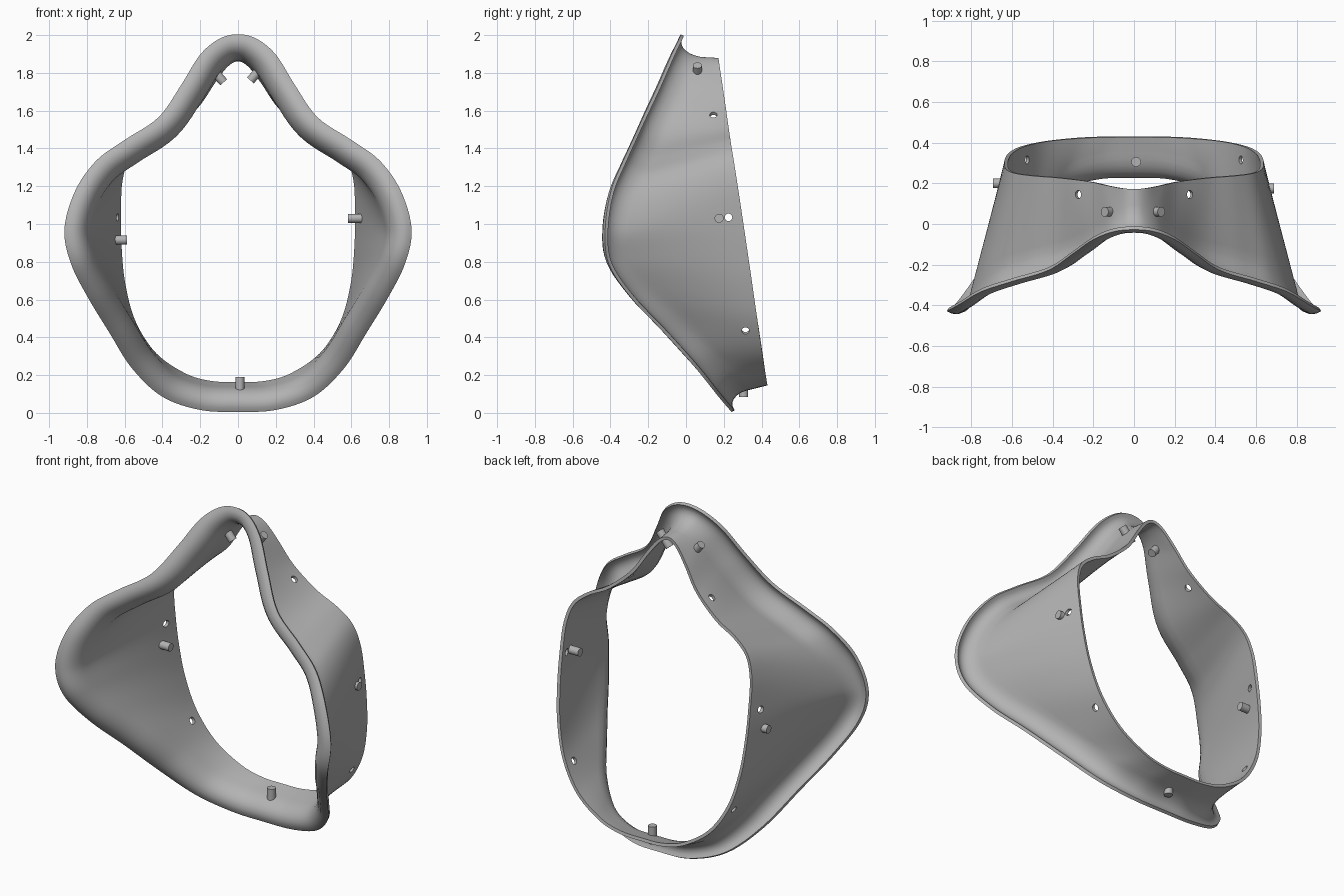
import bpy, bmesh
from mathutils import Vector

cube = bpy.data.objects.get("Cube")
if cube:
    bpy.data.objects.remove(cube)

grey = bpy.data.materials.new("mid grey")
grey.use_nodes = True
colour = (0.45, 0.45, 0.45, 1)
grey.diffuse_color = colour
grey.node_tree.nodes["Principled BSDF"].inputs["Base Color"].default_value = colour

STEPS = 6          # samples between outline points
WALL_ROWS = 8

# Half outlines from top centre to bottom centre: flared front lip and flat back edge
LIP = [(0, -.02, 2), (.1, -.03, 1.975), (.2, -.07, 1.89), (.3, -.14, 1.73),
       (.42, -.22, 1.56), (.6, -.275, 1.44), (.75, -.325, 1.33), (.86, -.39, 1.17),
       (.915, -.42, .97), (.88, -.4, .79), (.79, -.28, .61), (.68, -.11, .43),
       (.56, .06, .24), (.4, .18, .09), (.2, .24, .02), (0, .25, .01)]
BACK = [(0, 1.87), (.06, 1.84), (.13, 1.75), (.22, 1.62), (.36, 1.5), (.49, 1.43),
        (.58, 1.35), (.62, 1.23), (.628, 1.07), (.625, .88), (.605, .68),
        (.55, .48), (.44, .31), (.28, .2), (.14, .16), (0, .155)]
# Lip cross-section: inset from the outline, depth behind it
FLARE = [(0, 0), (.02, -.011), (.045, -.014), (.07, -.004), (.09, .014),
         (.107, .04), (.118, .07), (.125, .1)]


def smooth_loop(half):
    """Mirror a half outline and run a closed smooth curve through it."""
    pts = [Vector(p) for p in half]
    pts += [Vector((-p.x, p.y, p.z)) for p in reversed(pts[1:-1])]
    n, out = len(pts), []
    for i in range(n):
        a, b, c, d = (pts[(i + k) % n] for k in (-1, 0, 1, 2))
        for s in range(STEPS):
            t = s / STEPS
            out.append(b + (c - a) * (t / 2)
                       + (a * 2 - b * 5 + c * 4 - d) * (t * t / 2)
                       + (b * 3 - a - c * 3 + d) * (t ** 3 / 2))
    return out


def add_object(name, bm):
    mesh = bpy.data.meshes.new(name)
    bm.to_mesh(mesh)
    bm.free()
    mesh.materials.append(grey)
    obj = bpy.data.objects.new(name, mesh)
    bpy.context.collection.objects.link(obj)
    return obj


def activate(obj):
    bpy.ops.object.select_all(action='DESELECT')
    obj.select_set(True)
    bpy.context.view_layer.objects.active = obj


def add_rod(bm, centre, axis, radius, length):
    turn = Vector(axis).to_track_quat('Z', 'Y').to_matrix().to_4x4()
    turn.translation = centre
    bmesh.ops.create_cone(bm, cap_ends=True, segments=20, radius1=radius,
                          radius2=radius, depth=length, matrix=turn)


# Shell: rolled lip lofted back to the planar rear opening
lip = smooth_loop(LIP)
back = smooth_loop([(x, .17 + (1.88 - z) * .15, z) for x, z in BACK])
count = len(lip)
sections = []
for i in range(count):
    along = lip[(i + 1) % count] - lip[i - 1]
    inward = Vector((-along.z, 0, along.x))
    if inward.dot(Vector((0, 0, 1)) if i == count // 2 else Vector((0, 0, -1))) < 0 and i in (0, count // 2):
        inward.negate()
    inward = Vector((along.z, 0, -along.x)).normalized()
    sections.append([lip[i] + inward * d + Vector((0, y, 0)) for d, y in FLARE])
    root = sections[-1][-1]
    sections[-1] += [root.lerp(back[i], r / WALL_ROWS) for r in range(1, WALL_ROWS + 1)]

bm = bmesh.new()
grid = [[bm.verts.new(p) for p in row] for row in sections]
for i in range(count):
    a, b = grid[i], grid[(i + 1) % count]
    for j in range(len(a) - 1):
        bm.faces.new((a[j], b[j], b[j + 1], a[j + 1]))
bmesh.ops.recalc_face_normals(bm, faces=bm.faces)
shell = add_object("mask_shell", bm)
thick = shell.modifiers.new("thickness", 'SOLIDIFY')
thick.thickness = .018
thick.offset = 0

# Strap holes through the wall, three on each side
bm = bmesh.new()
for side in (-1, 1):
    for (x, y, z), (ax, az) in (((.28, .145, 1.585), (.6, .8)),
                                ((.65, .225, 1.035), (1, 0)),
                                ((.54, .315, .435), (.8, -.6))):
        add_rod(bm, (side * x, y, z), (side * ax, 0, az), .02, .16)
cutter = add_object("hole_cutter", bm)
cutter.hide_render = True
cut = shell.modifiers.new("holes", 'BOOLEAN')
cut.operation = 'DIFFERENCE'
cut.solver = 'EXACT'
cut.object = cutter
activate(shell)
for modifier in ("thickness", "holes"):
    bpy.ops.object.modifier_apply(modifier=modifier)
bpy.data.objects.remove(cutter)
bpy.ops.object.shade_smooth_by_angle(angle=.7)

# Short pegs passing through the wall
PEGS = {"top_left_peg": ((.1, .06, 1.8), (.6, 0, .7)),
        "top_right_peg": ((-.11, .06, 1.79), (-.6, 0, .7)),
        "left_peg": ((.635, .175, 1.03), (1, 0, 0)),
        "right_peg": ((-.64, .2, .915), (-1, 0, 0)),
        "bottom_peg": ((.01, .305, .137), (0, 0, -1))}
for name, (centre, axis) in PEGS.items():
    bm = bmesh.new()
    add_rod(bm, centre, axis, .024, .105)
    activate(add_object(name, bm))
    bpy.ops.object.shade_smooth_by_angle(angle=.7)
